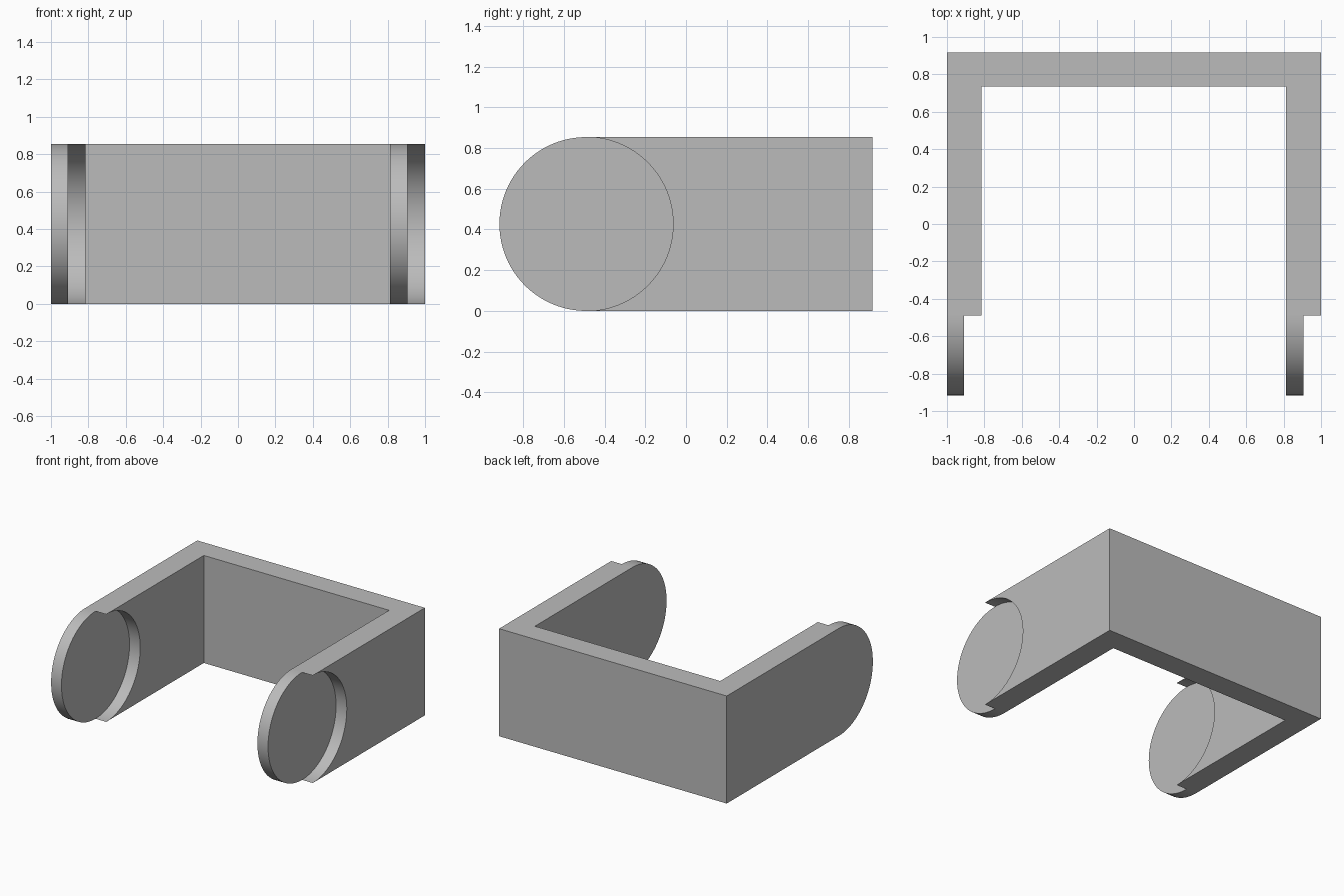
import bpy, bmesh, math

cube = bpy.data.objects.get("Cube")
if cube:
    bpy.data.objects.remove(cube, do_unlink=True)

R = 0.427                       # round end radius, also half the height
Y_END = -0.49                   # centre of the round ends
Y_INNER, Y_BACK = 0.735, 0.917  # back wall
SEGMENTS = 48                   # per half circle

grey = bpy.data.materials.new("plain grey")
grey.use_nodes = True
grey.diffuse_color = (0.5, 0.5, 0.5, 1)
grey.node_tree.nodes["Principled BSDF"].inputs["Base Color"].default_value = (0.5, 0.5, 0.5, 1)

bm = bmesh.new()


def arc(x, side):
    """Half circle from top to bottom, bulging forward (-1) or backward (1)."""
    points = []
    for i in range(SEGMENTS + 1):
        a = math.pi * i / SEGMENTS
        points.append(bm.verts.new((x, Y_END + side * R * math.sin(a), R + R * math.cos(a))))
    return points


def strip(a, b):
    for i in range(SEGMENTS):
        bm.faces.new((a[i], a[i + 1], b[i + 1], b[i])).smooth = True


def arm(x_disc, x_step, x_socket, y_disc, y_socket):
    """Arm with a disc half and a socket half; returns the top and bottom edge points."""
    disc, step = arc(x_disc, -1), arc(x_step, -1)
    socket, step_back = arc(x_socket, 1), arc(x_step, 1)
    for i in (0, -1):           # both step arcs share their end points
        bm.verts.remove(step_back[i])
        step_back[i] = step[i]
    strip(disc, step)
    strip(socket, step_back)
    bm.faces.new(step + step_back[-2:0:-1])
    ends = []
    for x, y, rim in ((x_disc, y_disc, disc), (x_socket, y_socket, socket)):
        top, low = (bm.verts.new((x, y, z)) for z in (2 * R, 0))
        bm.faces.new(rim + [low, top])
        ends.append((top, low))
    return [[ends[0][k], disc[-k], step[-k], socket[-k], ends[1][k]] for k in (0, 1)]


# Arms: disc outside on the right arm, inside on the left arm
right = arm(-1, -0.909, -0.815, Y_BACK, Y_INNER)
left = arm(0.813, 0.906, 1, Y_INNER, Y_BACK)

# Top and bottom of the U, then the back wall
for k in (0, 1):
    bm.faces.new(right[k] + left[k])
for i, j in ((0, -1), (-1, 0)):
    bm.faces.new((right[0][i], left[0][j], left[1][j], right[1][i]))

bmesh.ops.recalc_face_normals(bm, faces=bm.faces)
mesh = bpy.data.meshes.new("hinge_bracket")
bm.to_mesh(mesh)
bm.free()
mesh.materials.append(grey)
bracket = bpy.data.objects.new("hinge_bracket", mesh)
bpy.context.collection.objects.link(bracket)
